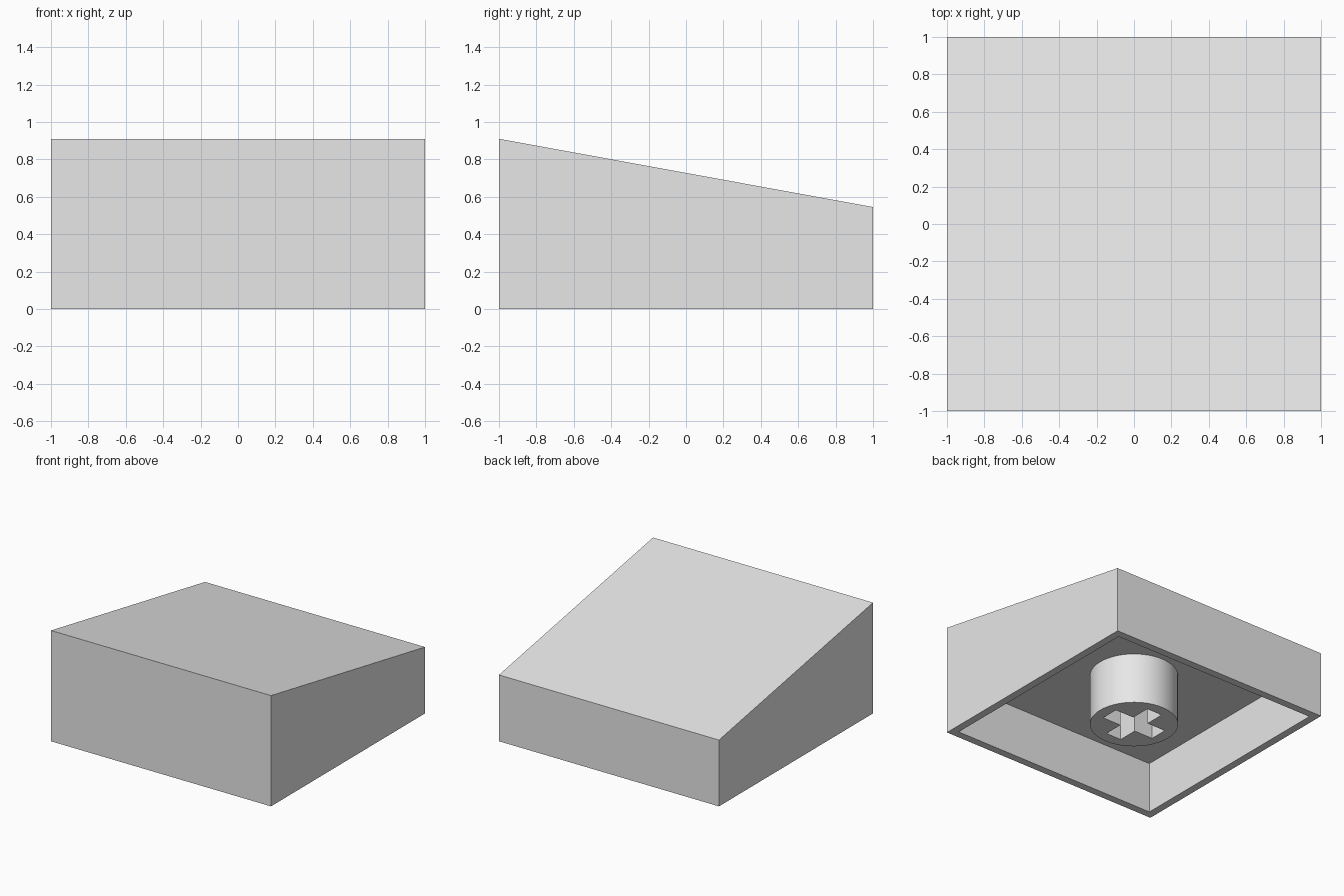
import bpy
import bmesh

if "Cube" in bpy.data.objects:
    bpy.data.objects.remove(bpy.data.objects["Cube"], do_unlink=True)

FRONT_H, BACK_H = 0.91, 0.545
WALL, CEILING = 0.063, 0.42
STEM_R, ARM = 0.332, 0.24

grey = bpy.data.materials.new("light_grey")
grey.use_nodes = True
grey.diffuse_color = (0.8, 0.8, 0.8, 1)
grey.node_tree.nodes["Principled BSDF"].inputs["Base Color"].default_value = (0.8, 0.8, 0.8, 1)


def make_object(name, bm):
    bmesh.ops.recalc_face_normals(bm, faces=bm.faces)
    mesh = bpy.data.meshes.new(name)
    bm.to_mesh(mesh)
    bm.free()
    mesh.materials.append(grey)
    obj = bpy.data.objects.new(name, mesh)
    bpy.context.collection.objects.link(obj)
    return obj


# Cap: wedge with a sloping top, hollowed from below to a flat ceiling
bm = bmesh.new()
bmesh.ops.create_cube(bm, size=2)
for v in bm.verts:
    top = FRONT_H if v.co.y < 0 else BACK_H
    v.co.z = top if v.co.z > 0 else 0
bm.normal_update()
bottom = min(bm.faces, key=lambda f: f.normal.z)
bmesh.ops.inset_region(bm, faces=[bottom], thickness=WALL, use_even_offset=True)
cavity = bmesh.ops.extrude_face_region(bm, geom=[bottom])
for v in [g for g in cavity["geom"] if isinstance(g, bmesh.types.BMVert)]:
    v.co.z = CEILING
if bottom.is_valid:
    bmesh.ops.delete(bm, geom=[bottom], context="FACES_ONLY")
make_object("cap_shell", bm)

# Stem: round post, sunk slightly into the ceiling
bm = bmesh.new()
bmesh.ops.create_cone(bm, cap_ends=True, segments=64, radius1=STEM_R, radius2=STEM_R, depth=1)
for v in bm.verts:
    v.co.z = CEILING + 0.04 if v.co.z > 0 else 0
stem = make_object("stem", bm)

# Cross-shaped socket: plus outline extruded upwards
half_x, half_y = 0.075, 0.07
quarter = [(ARM, half_x), (half_y, half_x), (half_y, ARM)]
outline = (quarter + [(-x, y) for x, y in reversed(quarter)]
           + [(-x, -y) for x, y in quarter] + [(x, -y) for x, y in reversed(quarter)])
bm = bmesh.new()
face = bm.faces.new([bm.verts.new((x, y, -0.1)) for x, y in outline])
ext = bmesh.ops.extrude_face_region(bm, geom=[face])
for v in [g for g in ext["geom"] if isinstance(g, bmesh.types.BMVert)]:
    v.co.z = CEILING
cutter = make_object("socket_cutter", bm)
cutter.hide_render = True

# Cut the socket, then drop the cutter
bpy.context.view_layer.objects.active = stem
stem.select_set(True)
cut = stem.modifiers.new("socket", "BOOLEAN")
cut.operation = "DIFFERENCE"
cut.solver = "EXACT"
cut.object = cutter
bpy.ops.object.modifier_apply(modifier=cut.name)
bpy.data.objects.remove(cutter, do_unlink=True)
bpy.ops.object.shade_smooth_by_angle()
